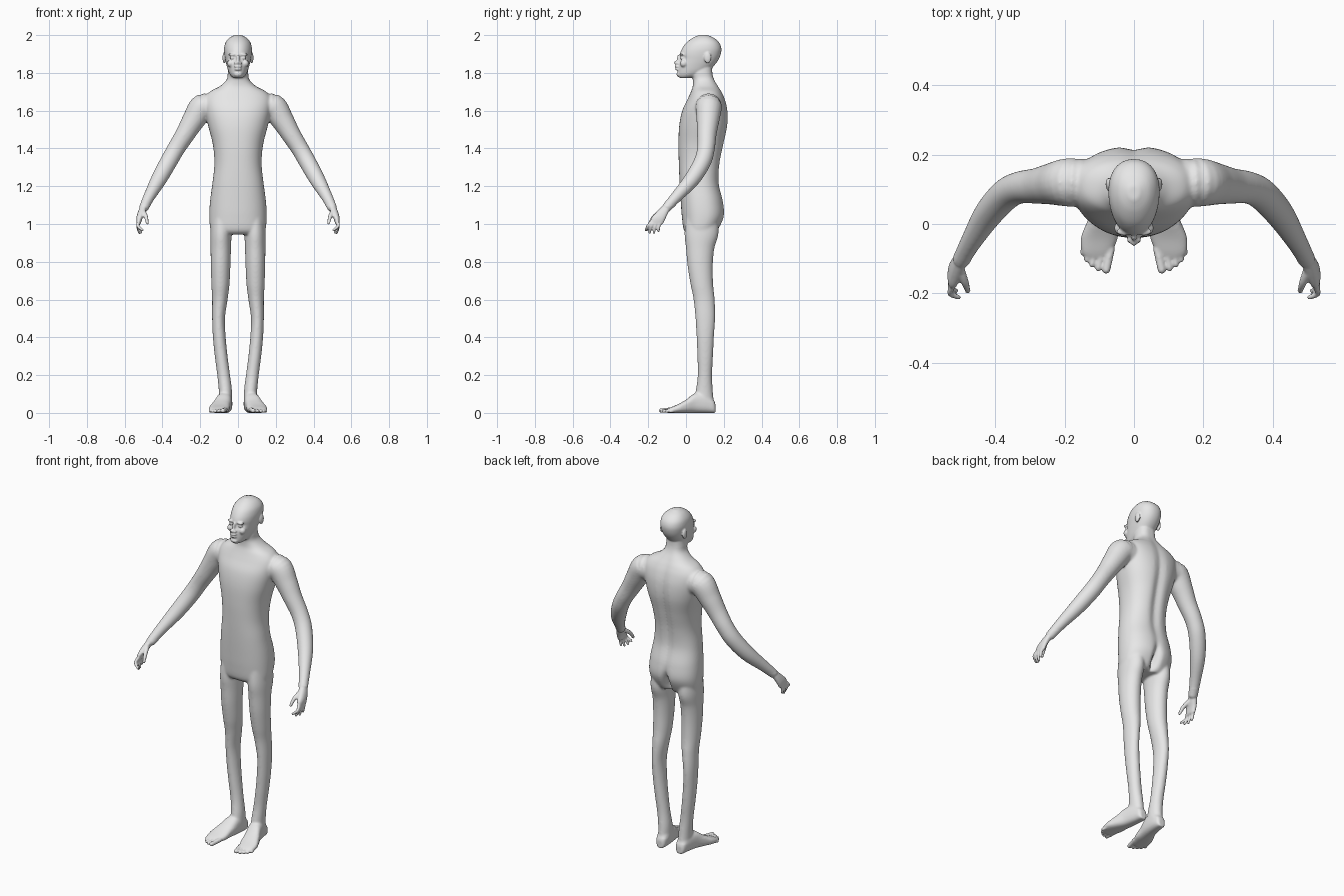
import bpy, bmesh, math
from mathutils import Vector, Matrix

cube = bpy.data.objects.get("Cube")
if cube:
    bpy.data.objects.remove(cube, do_unlink=True)

bm = bmesh.new()


def spline(rows, steps=6):
    """Resample rows of numbers along a Catmull-Rom curve."""
    result = []
    last = len(rows) - 1
    for i in range(last):
        a, b, c, d = [Vector(rows[min(max(k, 0), last)]) for k in range(i - 1, i + 3)]
        for s in range(steps):
            t = s / steps
            result.append(b + 0.5 * t * (c - a + t * (2 * a - 5 * b + 4 * c - d
                                                      + t * (3 * (b - c) + d - a))))
    return result + [Vector(rows[last])]


def loft(rings, power=2.0, segments=40, taper=0.0):
    """Skin closed superellipse rings given as (centre, axis u, axis v)."""
    loops = []
    for centre, u, v in rings:
        loop = []
        for k in range(segments):
            angle = math.tau * k / segments
            c, s = math.cos(angle), math.sin(angle)
            a = math.copysign(abs(c) ** (2 / power), c) * (1 + taper * s)
            b = math.copysign(abs(s) ** (2 / power), s)
            loop.append(bm.verts.new(centre + a * u + b * v))
        loops.append(loop)
    for low, high in zip(loops, loops[1:]):
        for k in range(segments):
            n = (k + 1) % segments
            bm.faces.new((low[k], low[n], high[n], high[k]))
    bm.faces.new(loops[0])
    bm.faces.new(loops[-1])
    return [v for loop in loops for v in loop]


def column(rows, **options):
    """Upright loft from rows of z, x centre, half width, front y, back y."""
    rings = [(Vector((x, (front + back) / 2, z)), Vector((w, 0, 0)),
              Vector((0, (back - front) / 2, 0)))
             for z, x, w, front, back in spline(rows)]
    return loft(rings, **options)


def ball(centre, radii):
    matrix = Matrix.Translation(centre) @ Matrix.Diagonal((*radii, 1))
    bmesh.ops.create_icosphere(bm, subdivisions=3, radius=1, matrix=matrix)


def tube(rows):
    """Round limb along rows of x, y, z, radius, with rounded ends."""
    path = spline(rows)
    rings = []
    for i, p in enumerate(path):
        along = path[min(i + 1, len(path) - 1)].xyz - path[max(i - 1, 0)].xyz
        u = along.cross(Vector((1, 0.3, 0))).normalized()
        v = along.cross(u).normalized()
        rings.append((p.xyz, u * p.w, v * p.w))
    loft(rings, segments=20)
    for end in (path[0], path[-1]):
        ball(end.xyz, [end.w] * 3)


def dent(verts, centre, spread, depth):
    """Push vertices along y with a soft falloff around a centre."""
    for vert in verts:
        d = sum(((p - c) / s) ** 2 for p, c, s in zip(vert.co, centre, spread))
        vert.co.y += depth * math.exp(-d)


# Leg
column([(1.06, .085, .055, .0, .165), (.95, .09, .056, -.008, .172),
        (.87, .091, .054, .0, .15), (.78, .092, .052, .008, .142),
        (.68, .093, .048, .024, .144), (.6, .096, .041, .04, .152),
        (.5, .103, .034, .05, .154), (.4, .099, .034, .056, .148),
        (.3, .089, .034, .06, .143), (.2, .076, .034, .062, .138),
        (.12, .067, .035, .052, .142), (.05, .065, .034, .04, .148)])

# Foot, lofted from heel to ball
foot = [(.156, .064, .016, .045), (.145, .064, .028, .07), (.11, .066, .036, .1),
        (.05, .075, .042, .105), (0, .09, .048, .07), (-.04, .1, .053, .047),
        (-.08, .107, .044, .03), (-.1, .108, .03, .02)]
loft([(Vector((x, y, top / 2)), Vector((w, 0, 0)), Vector((0, 0, top / 2)))
      for y, x, w, top in spline(foot)], power=2.6)

# Toes
for x, y, r in [(.08, -.132, .012), (.103, -.128, .009), (.121, -.117, .009),
                (.136, -.102, .009), (.147, -.083, .009)]:
    tube([(x - .013, y + .06, .018, r), (x, y, r, r)])

# Arm
tube([(.12, .115, 1.61, .07), (.185, .12, 1.62, .071), (.235, .116, 1.55, .061),
      (.28, .11, 1.475, .052), (.33, .105, 1.395, .047), (.37, .085, 1.325, .046),
      (.42, .03, 1.235, .042), (.47, -.05, 1.145, .031), (.497, -.1, 1.09, .026)])

# Palm
column([(1.1, .497, .018, -.12, -.075), (1.06, .512, .019, -.16, -.094),
        (1.03, .522, .016, -.185, -.108), (1.0, .526, .011, -.186, -.122)], power=2.4)

# Fingers and thumb
for base_y, tip_x, tip_y, tip_z in [(-.18, .506, -.212, .968), (-.163, .514, -.193, .955),
                                    (-.146, .522, -.17, .953), (-.13, .527, -.146, .964)]:
    tube([(.524, base_y, 1.015, .009), (.53, (base_y + tip_y) / 2 - .005, .99, .0085),
          (tip_x, tip_y, tip_z, .007)])
tube([(.505, -.125, 1.07, .014), (.488, -.168, 1.04, .011), (.48, -.193, 1.005, .008)])

# Ear, brow, eye, cheek and nostril of one side
ball((.073, .115, 1.88), (.009, .019, .03))
ball((.028, -.022, 1.897), (.024, .012, .007))
ball((.029, -.02, 1.879), (.014, .011, .008))
ball((.038, -.012, 1.85), (.019, .02, .02))
ball((.011, -.045, 1.851), (.009, .01, .008))

# Mirror the sided parts
copy = bmesh.ops.duplicate(bm, geom=bm.verts[:] + bm.edges[:] + bm.faces[:])
for item in copy["geom"]:
    if isinstance(item, bmesh.types.BMVert):
        item.co.x *= -1

# Torso and neck
torso = column([(.945, 0, .13, .01, .15), (.97, 0, .146, -.012, .172),
                (1.04, 0, .152, -.022, .203), (1.12, 0, .148, -.028, .198),
                (1.22, 0, .135, -.034, .176), (1.32, 0, .125, -.038, .182),
                (1.42, 0, .133, -.04, .202), (1.52, 0, .158, -.036, .222),
                (1.6, 0, .175, -.02, .222), (1.66, 0, .178, .008, .208),
                (1.7, 0, .15, .026, .19), (1.73, 0, .095, .036, .172),
                (1.765, 0, .06, .036, .152), (1.8, 0, .054, .03, .142),
                (1.85, 0, .05, .04, .14)], power=2.3, segments=64)
back = [v for v in torso if v.co.y > 0.1]
dent(back, (0, .2, 1.4), (.025, 1, .3), -.016)
dent(back, (0, .2, 1.0), (.016, 1, .06), -.05)

# Head
head = column([(1.772, 0, .022, -.034, .02), (1.785, 0, .038, -.044, .07),
               (1.81, 0, .051, -.045, .12), (1.84, 0, .06, -.042, .15),
               (1.87, 0, .067, -.036, .172), (1.9, 0, .072, -.032, .184),
               (1.93, 0, .073, -.02, .187), (1.96, 0, .066, .002, .176),
               (1.985, 0, .046, .035, .148), (2.001, 0, .016, .07, .11)],
              power=2.15, segments=96, taper=.1)
face = [v for v in head if v.co.y < 0.03]
for side in (-1, 1):
    dent(face, (side * .03, -.03, 1.88), (.019, .04, .013), .014)

# Nose, lips and chin
ball((0, -.035, 1.873), (.009, .014, .026))
ball((0, -.049, 1.854), (.011, .015, .011))
ball((0, -.046, 1.834), (.022, .014, .0065))
ball((0, -.044, 1.819), (.019, .014, .0065))
ball((0, -.038, 1.791), (.022, .013, .014))

bmesh.ops.recalc_face_normals(bm, faces=bm.faces)
mesh = bpy.data.meshes.new("body")
bm.to_mesh(mesh)
bm.free()
body = bpy.data.objects.new("body", mesh)
bpy.context.collection.objects.link(body)

# Fuse all parts into one skin
remesh = body.modifiers.new("fuse", "REMESH")
remesh.mode = "VOXEL"
remesh.voxel_size = 0.0045
graph = bpy.context.evaluated_depsgraph_get()
fused = bpy.data.meshes.new_from_object(body.evaluated_get(graph))
body.modifiers.clear()
body.data = fused

# Soften the joins, keeping the face, hands and feet crisp
soft, crisp = [], []
for v in fused.vertices:
    x, y, z = v.co
    detailed = z > 1.79 or z < .06 or (abs(x) > .46 and z < 1.1)
    (crisp if detailed else soft).append(v.index)
group = body.vertex_groups.new(name="softness")
group.add(soft, 1.0, "REPLACE")
group.add(crisp, 0.12, "REPLACE")
smooth = body.modifiers.new("soften", "SMOOTH")
smooth.factor = 0.5
smooth.iterations = 25
smooth.vertex_group = group.name

# Skin colour
skin = bpy.data.materials.new("light_grey")
skin.use_nodes = True
colour = (.8, .8, .8, 1)
skin.diffuse_color = colour
skin.node_tree.nodes["Principled BSDF"].inputs["Base Color"].default_value = colour
fused.materials.clear()
fused.materials.append(skin)
fused.shade_smooth()
